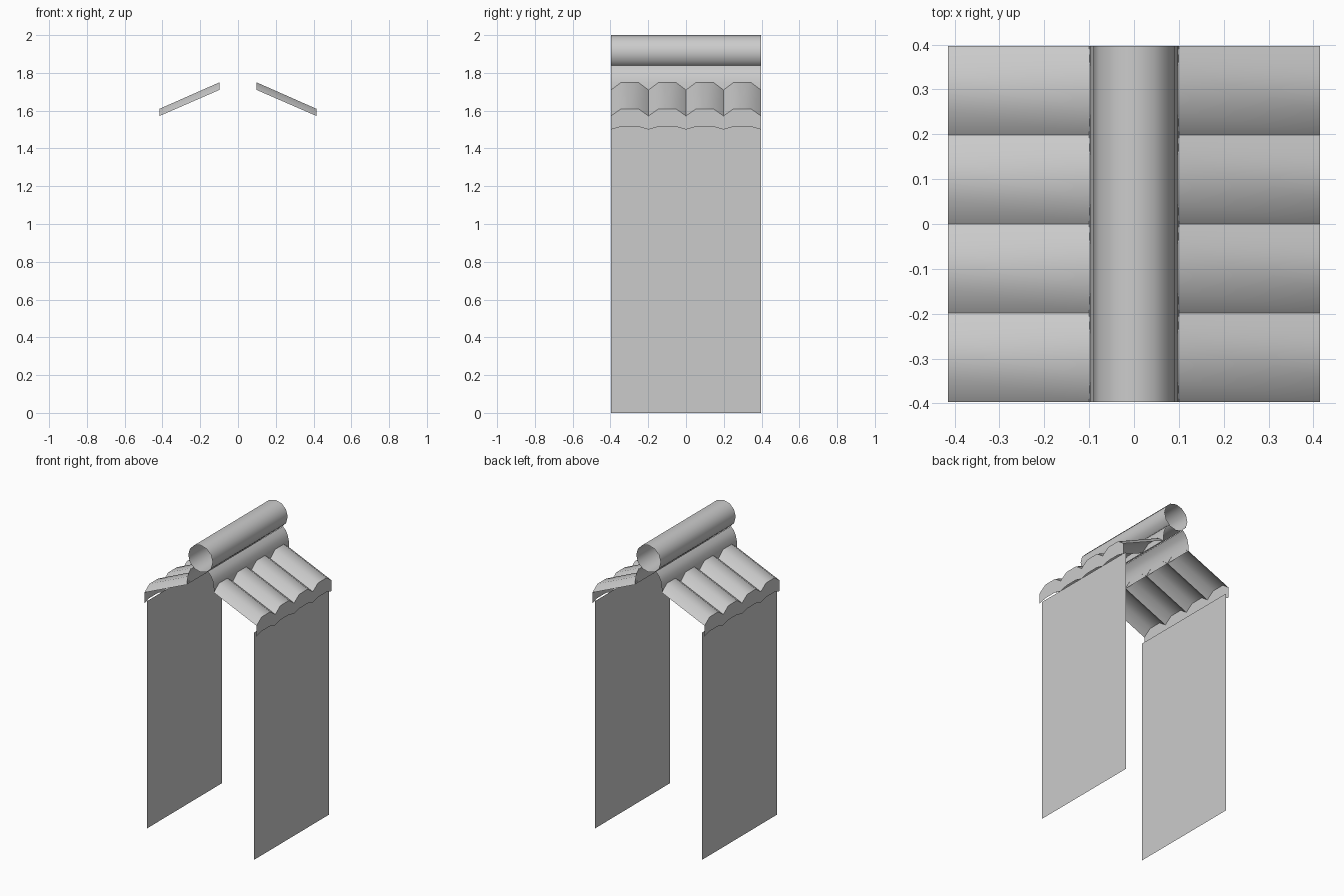
import bpy, math

if "Cube" in bpy.data.objects:
    bpy.data.objects.remove(bpy.data.objects["Cube"])

L = 0.397          # half length of the wall section
TILES = 4
W = 2 * L / TILES


def make(name, verts, faces, smooth=True):
    me = bpy.data.meshes.new(name)
    me.from_pydata(verts, [], faces)
    me.update()
    ob = bpy.data.objects.new(name, me)
    bpy.context.collection.objects.link(ob)
    if smooth:
        bpy.ops.object.select_all(action='DESELECT')
        ob.select_set(True)
        bpy.context.view_layer.objects.active = ob
        bpy.ops.object.shade_smooth_by_angle(angle=math.radians(50))
    return ob


def loft(name, a, b, closed=False, smooth=True):
    """Skin between two matching rows of points."""
    n = len(a)
    faces = [(i, (i + 1) % n, n + (i + 1) % n, n + i)
             for i in range(n if closed else n - 1)]
    return make(name, a + b, faces, smooth)


def along_y(name, profile, closed=False, smooth=True):
    """Extrude an x-z profile along the whole length."""
    return loft(name, [(x, -L, z) for x, z in profile],
                [(x, L, z) for x, z in profile], closed, smooth)


# One tile's cross-section: offset along the wall, height factor
BUMP = [(-0.5, 0), (-0.23, 1), (0.23, 1), (0.5, 0)]

for side, s in (("right", 1), ("left", -1)):
    def row(cy, x, z, h):
        pts = [(s * x, cy + u * W, z + h * k) for u, k in BUMP]
        return pts if s > 0 else pts[::-1]

    # plain wall face
    along_y(f"{side}_wall", [(s * 0.395, 0), (s * 0.395, 1.52)][::s], smooth=False)

    for i in range(TILES):
        cy = -L + (i + 0.5) * W
        # sloping roof tile
        loft(f"{side}_tile_{i}", row(cy, 0.415, 1.572, 0.038),
             row(cy, 0.098, 1.71, 0.04))
        # scalloped drip edge below the tile
        loft(f"{side}_drip_edge_{i}", row(cy, 0.415, 1.50, 0.015),
             row(cy, 0.415, 1.572, 0.038), smooth=False)

    # rounded shoulder under the ridge roll
    along_y(f"{side}_ridge_shoulder",
            [(s * x, z) for x, z in ((0.1, 1.71), (0.098, 1.75), (0.091, 1.785),
                                     (0.077, 1.815), (0.054, 1.838))][::s])

# open ridge roll on top
R = 0.09
along_y("ridge_roll", [(R * math.cos(math.tau * k / 12), 1.91 + R * math.sin(math.tau * k / 12))
                       for k in range(12)][::1], closed=True)

# make the faces point outwards (up, or away from the centre)
for ob in bpy.context.collection.objects:
    me = ob.data
    zc = 1.91 if ob.name == "ridge_roll" else 1.0
    p = me.polygons[len(me.polygons) // 2]
    if p.normal.x * p.center.x + p.normal.z * (p.center.z - zc) < 0:
        me.flip_normals()
